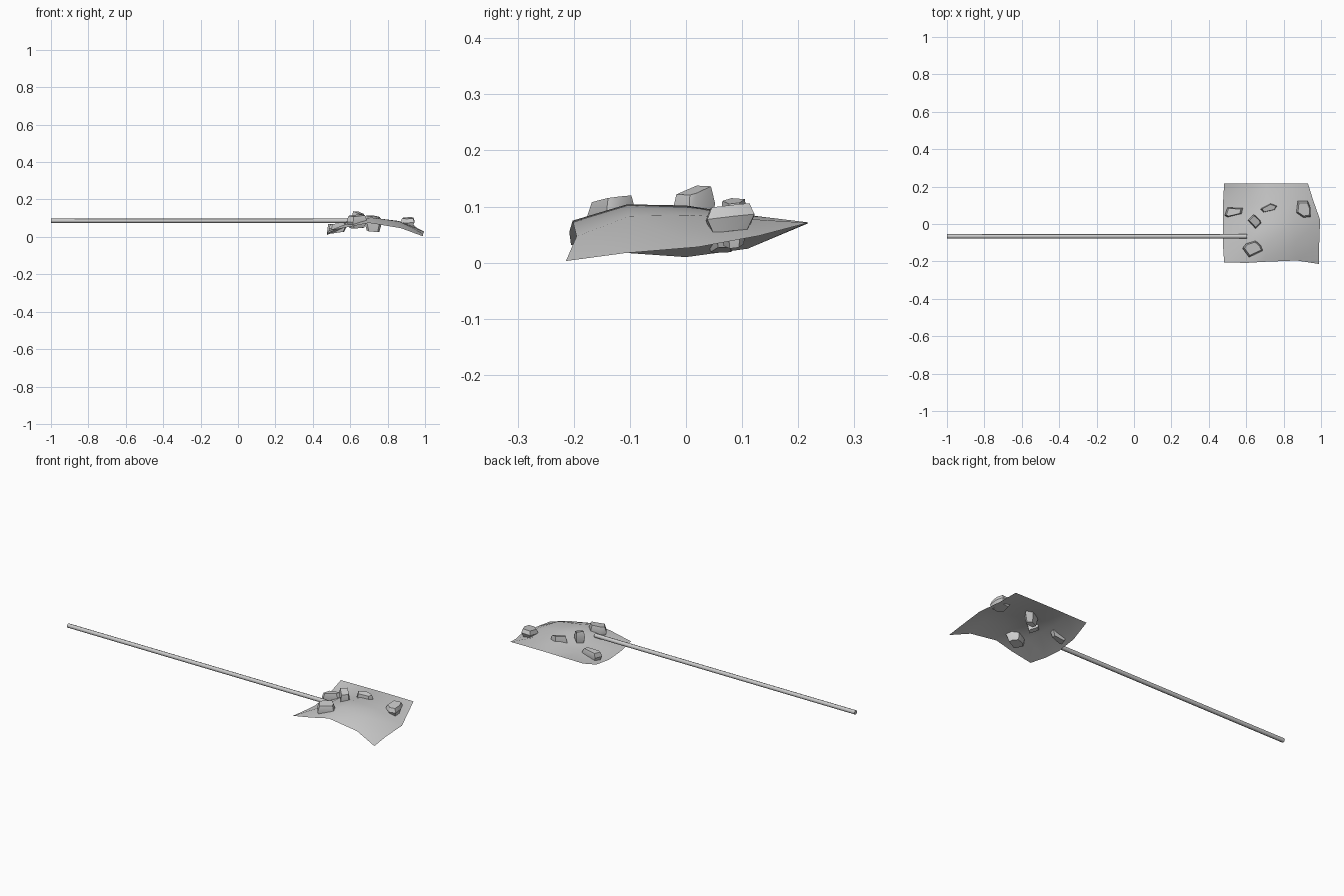
import bpy, bmesh
from mathutils import Vector

if "Cube" in bpy.data.objects:
    bpy.data.objects.remove(bpy.data.objects["Cube"])


def finish(name, bm, angle=0.6):
    bmesh.ops.recalc_face_normals(bm, faces=bm.faces)
    me = bpy.data.meshes.new(name)
    bm.to_mesh(me)
    bm.free()
    ob = bpy.data.objects.new(name, me)
    bpy.context.collection.objects.link(ob)
    bpy.ops.object.select_all(action='DESELECT')
    ob.select_set(True)
    bpy.context.view_layer.objects.active = ob
    bpy.ops.object.shade_smooth_by_angle(angle=angle)
    return ob


# long wooden pole
bpy.ops.mesh.primitive_cylinder_add(vertices=8, radius=0.0115, depth=1.605,
                                    location=(-0.1975, -0.066, 0.086),
                                    rotation=(0, 1.5708, 0))
bpy.context.object.name = "pole"
bpy.ops.object.shade_smooth_by_angle(angle=0.9)

# draped sheet: rows run front to back, points run left to right
rows = [
    [(.482, -.205, .032), (.60, -.208, .055), (.70, -.202, .075), (.87, -.195, .047), (.99, -.214, .003)],
    [(.475, -.10, .017), (.595, -.10, .075), (.71, -.105, .104), (.86, -.10, .083), (.99, -.11, .017)],
    [(.475, .00, .010), (.595, .00, .068), (.71, .00, .102), (.86, .01, .085), (.995, .022, .028)],
    [(.476, .11, .025), (.595, .11, .06), (.71, .11, .085), (.85, .11, .078), (.957, .13, .048)],
    [(.482, .217, .07), (.60, .217, .071), (.71, .217, .072), (.83, .217, .072), (.93, .217, .071)],
]
bm = bmesh.new()
grid = [[bm.verts.new(p) for p in r] for r in rows]
for a, b in zip(grid, grid[1:]):
    for i in range(4):
        bm.faces.new((a[i], a[i + 1], b[i + 1], b[i]))
finish("sheet", bm, 1.2)


# stones: outline seen from above, bottom and top heights, tilt along x and y
def stone(name, outline, z0, z1, slope_x=0, slope_y=0):
    bm = bmesh.new()
    c = sum((Vector(p) for p in outline), Vector((0, 0))) / len(outline)
    rings = []
    for z, s in ((z0, 0.72), (z0 * .45 + z1 * .55, 1.0), (z1, 0.8)):
        ring = []
        for p in outline:
            d = (Vector(p) - c) * s
            ring.append(bm.verts.new((c.x + d.x, c.y + d.y,
                                      z + slope_x * d.x + slope_y * d.y)))
        rings.append(ring)
    n = len(outline)
    for lo, hi in zip(rings, rings[1:]):
        for i in range(n):
            bm.faces.new((lo[i], lo[(i + 1) % n], hi[(i + 1) % n], hi[i]))
    bm.faces.new(rings[0][::-1])
    bm.faces.new(rings[-1])
    finish(name, bm)


stone("stone_left", [(.485, .045), (.50, .037), (.575, .055), (.582, .085), (.50, .088)],
      .022, .072, .15)
stone("stone_middle", [(.675, .08), (.69, .06), (.755, .075), (.768, .098), (.73, .11)],
      .03, .11, -.15, .2)
stone("stone_centre", [(.608, .02), (.65, -.025), (.68, .005), (.675, .02), (.64, .052)],
      .055, .128, -.25, .2)
stone("stone_front", [(.58, -.13), (.615, -.178), (.69, -.142), (.68, -.115), (.65, -.09), (.60, -.105)],
      .05, .115, .05, .15)
stone("stone_right", [(.868, .06), (.905, .035), (.943, .038), (.945, .085), (.93, .122), (.875, .122)],
      .055, .101, .05, .12)
